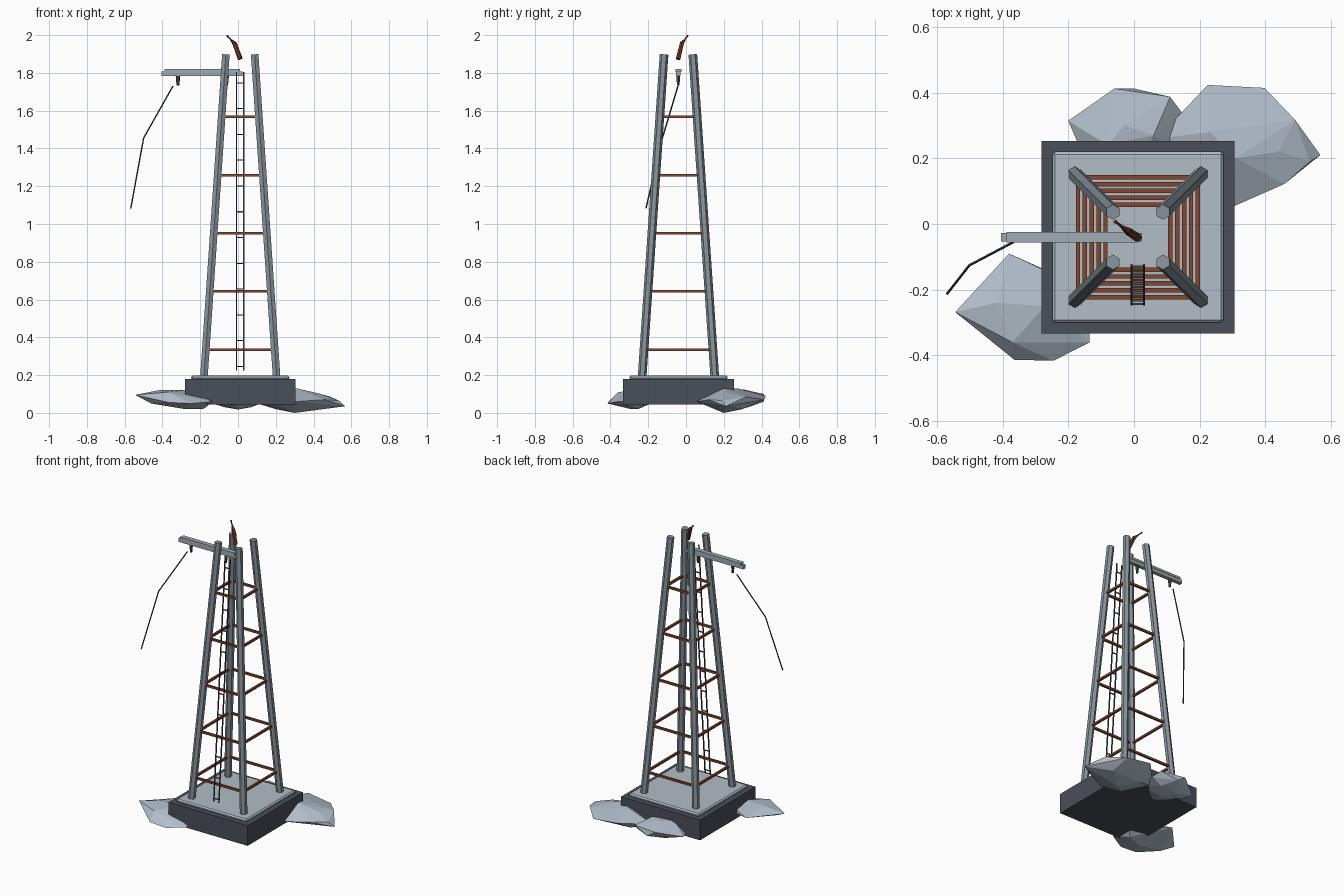
import bpy, bmesh, math
from mathutils import Vector

if "Cube" in bpy.data.objects:
    bpy.data.objects.remove(bpy.data.objects["Cube"])

CX, CY = 0.012, -0.04          # tower axis


def srgb(name, r, g, b):
    m = bpy.data.materials.new(name)
    lin = [((c / 255 + 0.055) / 1.055) ** 2.4 for c in (r, g, b)]
    m.diffuse_color = (*lin, 1)
    m.use_nodes = True
    m.node_tree.nodes["Principled BSDF"].inputs["Base Color"].default_value = m.diffuse_color
    return m


STEEL = srgb("grey steel", 136, 148, 156)
PALE = srgb("pale concrete", 178, 190, 198)
DARK = srgb("dark slate", 74, 78, 89)
RUST = srgb("rust", 132, 70, 45)
BROWN = srgb("dark rust", 112, 58, 32)
IRON = srgb("dark iron", 72, 78, 86)
STONE = srgb("pale stone", 178, 190, 202)


def finish(name, bm, mat):
    bmesh.ops.recalc_face_normals(bm, faces=bm.faces)
    me = bpy.data.meshes.new(name)
    bm.to_mesh(me)
    bm.free()
    me.materials.append(mat)
    ob = bpy.data.objects.new(name, me)
    bpy.context.collection.objects.link(ob)
    return ob


def add_box(bm, lo, hi):
    vs = bmesh.ops.create_cube(bm, size=1)["verts"]
    for v in vs:
        v.co = Vector([(a + b) / 2 + c * (b - a) for a, b, c in zip(lo, hi, v.co)])


def add_tube(bm, pts, radii, sides=6, turn=0.0):
    """Faceted tube along a path, capped at both ends."""
    pts = [Vector(p) for p in pts]
    rings = []
    for i, p in enumerate(pts):
        d = (pts[min(i + 1, len(pts) - 1)] - pts[max(i - 1, 0)]).normalized()
        ref = Vector((0, 0, 1)) if abs(d.z) < 0.7 else Vector((0, 1, 0))
        u = d.cross(ref).normalized()
        w = d.cross(u)
        ring = []
        for k in range(sides):
            a = turn + 2 * math.pi * k / sides
            ring.append(bm.verts.new(p + radii[i] * (u * math.cos(a) + w * math.sin(a))))
        rings.append(ring)
    for r0, r1 in zip(rings, rings[1:]):
        for k in range(sides):
            j = (k + 1) % sides
            bm.faces.new((r0[k], r0[j], r1[j], r1[k]))
    bm.faces.new(rings[0])
    bm.faces.new(rings[-1])


def rock(name, pts):
    """Faceted boulder as the hull of a few points."""
    bm = bmesh.new()
    for p in pts:
        bm.verts.new(p)
    res = bmesh.ops.convex_hull(bm, input=bm.verts)
    loose = [v for v in bm.verts if not v.link_faces]
    bmesh.ops.delete(bm, geom=loose, context="VERTS")
    finish(name, bm, STONE)


# Foundation block and slab
bm = bmesh.new()
add_box(bm, (CX - .293, CY - .293, .045), (CX + .293, CY + .293, .18))
finish("foundation_block", bm, DARK)
bm = bmesh.new()
add_box(bm, (CX - .26, CY - .26, .175), (CX + .26, CY + .26, .198))
slab = finish("foundation_slab", bm, PALE)
bev = slab.modifiers.new("edge", "BEVEL")
bev.width, bev.segments = 0.008, 1


def spread(z):
    """Half distance between leg centres at a height."""
    return 0.192 - (z - 0.195) / 1.705 * 0.116


# Four leaning legs
CORNERS = [(-1, -1), (1, -1), (1, 1), (-1, 1)]
for n, (sx, sy) in enumerate(CORNERS):
    bm = bmesh.new()
    ends = [(CX + sx * spread(z), CY + sy * spread(z), z) for z in (.185, 1.897)]
    add_tube(bm, ends, (.023, .023), 6, math.pi / 6)
    finish(f"leg_{n + 1}", bm, STEEL)

# Rings of cross braces
bm = bmesh.new()
for i in range(5):
    z = 0.335 + 0.308 * i
    s = spread(z)
    for (ax, ay), (bx, by) in zip(CORNERS, CORNERS[1:] + CORNERS[:1]):
        add_tube(bm, [(CX + ax * s, CY + ay * s, z), (CX + bx * s, CY + by * s, z)],
                 (.0095, .0095), 4, math.pi / 4)
finish("cross_braces", bm, RUST)

# Ladder leaning with the front face
bm = bmesh.new()


def ladder_y(z):
    return -0.245 + (z - 0.225) / 1.58 * 0.12


for x in (-.008, .030):
    add_tube(bm, [(x, ladder_y(z), z) for z in (.225, 1.805)], (.0045, .0045), 4, math.pi / 4)
for i in range(12):
    z = 0.246 + 0.1365 * i
    add_tube(bm, [(-.008, ladder_y(z), z), (.030, ladder_y(z), z)], (.004, .004), 4, math.pi / 4)
finish("ladder", bm, IRON)

# Crane arm with top strip
bm = bmesh.new()
add_box(bm, (-.405, -.053, 1.784), (.025, -.028, 1.808))
add_box(bm, (-.388, -.056, 1.806), (.010, -.025, 1.821))
finish("crane_arm", bm, srgb("light steel", 160, 173, 181))

# Pegs under the arm
bm = bmesh.new()
for x in (-.318, -.06):
    add_tube(bm, [(x, -.041, 1.787), (x, -.041, 1.76), (x, -.041, 1.733)], (.012, .010, .007), 6)
finish("arm_pegs", bm, IRON)

# Broken hanging cable
bm = bmesh.new()
add_tube(bm, [(-.345, -.043, 1.73), (-.50, -.125, 1.455), (-.568, -.212, 1.083)], (.004,) * 3, 5)
finish("loose_cable", bm, IRON)

# Bent rusted spike
bm = bmesh.new()
add_tube(bm, [(.012, -.042, 1.873), (-.018, -.022, 1.956), (-.058, .008, 1.996)],
         (.013, .012, .006), 6)
finish("bent_spike", bm, BROWN)

# Boulders
rock("boulder_back_right", [
    (.07, .26, .06), (.224, .423, .09), (.397, .414, .07), (.49, .317, .085),
    (.567, .21, .035), (.535, .19, .065), (.458, .122, .07), (.306, .055, .06),
    (.16, .08, .06), (.31, .20, .13), (.23, .28, .128), (.44, .22, .10),
    (.30, .20, .0), (.20, .30, .02), (.42, .30, .02)])
rock("boulder_front_left", [
    (-.544, -.268, .095), (-.38, -.09, .09), (-.28, -.137, .10), (-.135, -.20, .06),
    (-.135, -.36, .06), (-.245, -.416, .05), (-.364, -.413, .055), (-.37, -.36, .11),
    (-.42, -.24, .12), (-.27, -.25, .122), (-.46, -.30, .05),
    (-.28, -.29, .02), (-.18, -.25, .022)])
rock("boulder_back", [
    (-.20, .314, .07), (-.06, .412, .10), (.0, .412, .06), (.11, .387, .095),
    (.145, .34, .06), (.12, .22, .06), (-.03, .10, .06), (-.16, .22, .06),
    (-.03, .30, .125), (.06, .27, .12), (-.08, .24, .12),
    (.0, .25, .018), (-.07, .32, .03), (.07, .33, .03)])
